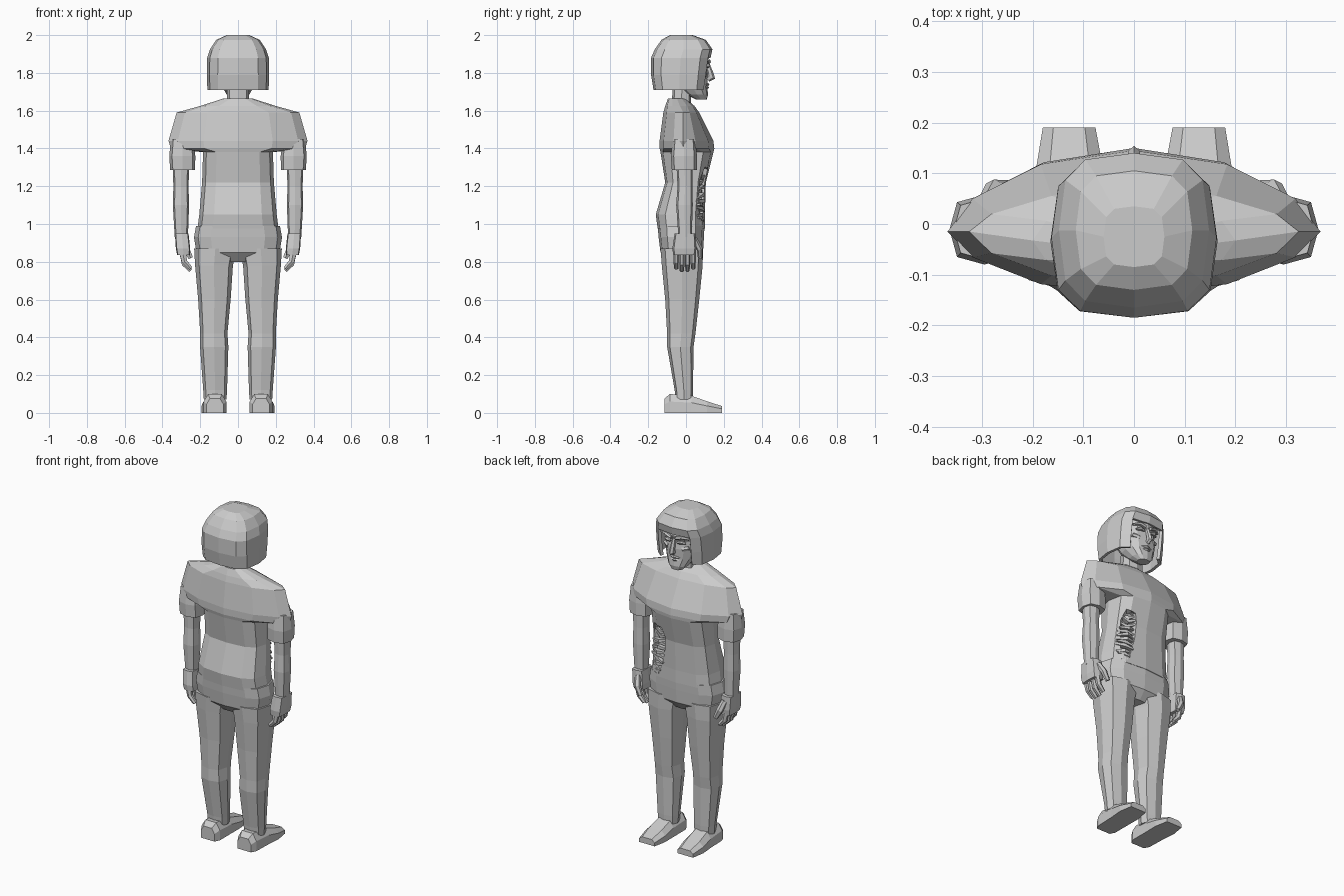
import bpy, bmesh, math, random
from mathutils import Vector

random.seed(4)
cube = bpy.data.objects.get("Cube")
if cube:
    bpy.data.objects.remove(cube)

GREY = (0.6, 0.6, 0.6, 1)
mat = bpy.data.materials.new("plain grey")
mat.use_nodes = True
mat.diffuse_color = GREY
mat.node_tree.nodes["Principled BSDF"].inputs["Base Color"].default_value = GREY


def finish(name, bm):
    bmesh.ops.recalc_face_normals(bm, faces=bm.faces)
    me = bpy.data.meshes.new(name)
    bm.to_mesh(me)
    bm.free()
    me.materials.append(mat)
    ob = bpy.data.objects.new(name, me)
    bpy.context.collection.objects.link(ob)
    return ob


def skin(loops):
    """Bridge closed point loops and cap both ends."""
    bm = bmesh.new()
    rows = [[bm.verts.new(p) for p in loop] for loop in loops]
    n = len(rows[0])
    for a, b in zip(rows, rows[1:]):
        for i in range(n):
            j = (i + 1) % n
            bm.faces.new((a[i], a[j], b[j], b[i]))
    bm.faces.new(rows[0])
    bm.faces.new(rows[-1])
    return bm


def power(v, p):
    return math.copysign(abs(v) ** p, v) if abs(v) > 1e-6 else 0


def ring(z, cx, rx, back, front, p=0.7, mid=None, n=12, side=1):
    """Rounded horizontal outline; p above 1 pinches the sides."""
    mid = (back + front) / 2 if mid is None else mid
    pts = []
    for i in range(n):
        a = math.tau * i / n
        s = power(math.sin(a), p)
        y = mid + s * (front - mid if s > 0 else mid - back)
        pts.append((side * (cx + rx * power(math.cos(a), min(p, 1))), y, z))
    return pts


def loft(name, rings, p=0.7, n=12, side=1):
    return finish(name, skin([ring(*r, p=p, n=n, side=side) for r in rings]))


def strut(name, path, n=6):
    """Tapered rod through (point, width, depth) stations, depth along y."""
    loops = []
    for k, (c, w, d) in enumerate(path):
        c = Vector(c)
        a = Vector(path[max(k - 1, 0)][0])
        b = Vector(path[min(k + 1, len(path) - 1)][0])
        t = (b - a).normalized()
        u = t.cross(Vector((0, 1, 0))).normalized()
        v = t.cross(u)
        loops.append([c + u * w * math.cos(math.tau * (i + .5) / n)
                      + v * d * math.sin(math.tau * (i + .5) / n) for i in range(n)])
    return finish(name, skin(loops))


# Shirt body, with shoulders pinched to a point at each side
trunk = [(0.975, .215, -.15, .1), (1.05, .205, -.16, .1), (1.22, .19, -.11, .105), (1.38, .185, -.135, .145)]
shoulders = [(1.40, .355, -.14, .15), (1.44, .368, -.14, .145), (1.59, .325, -.12, .07)]
collar = [(1.625, .2, -.11, .045), (1.665, .075, -.095, 0)]
loops = [ring(z, 0, rx, b, f) for z, rx, b, f in trunk]
loops += [ring(z, 0, rx, b, f, 1.3, -.015) for z, rx, b, f in shoulders]
loops += [ring(z, 0, rx, b, f, 1) for z, rx, b, f in collar]
shirt = finish("shirt", skin(loops))

# Torn hollow in the side of the belly
bm = bmesh.new()
bmesh.ops.create_icosphere(bm, subdivisions=2, radius=1)
for v in bm.verts:
    v.co *= random.uniform(.85, 1.12)
    lean = v.co.z * -.02
    v.co = Vector((.125 + v.co.x * .055 + lean, .1 + v.co.y * .05, 1.15 + v.co.z * .165))
cutter = finish("hollow_cutter", bm)
cutter.hide_render = True
cut = shirt.modifiers.new("hollow", "BOOLEAN")
cut.operation = "DIFFERENCE"
cut.object = cutter
cut.solver = "EXACT"
bpy.context.view_layer.objects.active = shirt
bpy.ops.object.modifier_apply(modifier="hollow")
bpy.data.objects.remove(cutter)

# Ragged ridges inside the hollow
for i in range(13):
    t = i / 12
    z = 1.0 + .3 * t
    w = .025 + .03 * math.sin(math.pi * t)
    x = .14 - .04 * t
    jig = [random.uniform(-.012, .012) for _ in range(4)]
    strut("torn_ridge", [((x - w, .08 + jig[0], z + jig[1]), .006, .014),
                         ((x, .078 + jig[2], z - jig[1]), .014, .018),
                         ((x + w, .058 + jig[3], z + jig[0]), .006, .014)], 4)

# Trousers: hips, then legs below
loft("hips", [(.80, 0, .1, -.09, .05), (.85, 0, .22, -.135, .09),
              (.93, 0, .233, -.145, .095), (.99, 0, .222, -.15, .098)])

for side, label in ((1, "left"), (-1, "right")):
    loft(label + "_leg", [(.07, .121, .06, -.055, .035), (.12, .121, .063, -.06, .037),
                          (.35, .126, .075, -.1, .04), (.42, .128, .072, -.1, .05),
                          (.6, .125, .086, -.11, .07), (.78, .127, .1, -.128, .088),
                          (.87, .12, .112, -.135, .09)], n=8, side=side)
    # Shoe
    shoe = []
    for y, w, h, x in ((-.115, .045, .075, .122), (-.085, .06, .1, .122), (.03, .062, .09, .124),
                       (.11, .066, .062, .127), (.19, .052, .036, .128)):
        outline = ((-1, 0), (1, 0), (1, .6), (.6, 1), (-.6, 1), (-1, .6))
        shoe.append([(side * (x + w * u), y, h * v) for u, v in outline])
    finish(label + "_shoe", skin(shoe))
    # Sleeve and bare arm
    loft(label + "_sleeve", [(1.285, .293, .066, -.075, .057), (1.36, .295, .069, -.08, .058),
                             (1.45, .295, .06, -.07, .05)], n=8, side=side)
    loft(label + "_arm", [(.93, .3, .035, -.04, .03), (1.1, .302, .043, -.052, .036),
                          (1.2, .302, .04, -.045, .034), (1.3, .302, .044, -.05, .035)], n=8, side=side)
    # Hand: palm, four curled fingers, thumb
    loft(label + "_palm", [(.835, .288, .034, -.068, .05), (.87, .291, .038, -.072, .055),
                           (.95, .298, .036, -.06, .05)], p=.4, n=8, side=side)
    for k in range(4):
        y = -.052 + k * .03
        drop = .012 if k in (1, 2) else 0
        strut(label + "_finger", [((side * .295, y, .86), .02, .014),
                                  ((side * .283, y, .8 - drop), .017, .014),
                                  ((side * .25, y, .765 - drop), .012, .011)])
    strut(label + "_thumb", [((side * .29, .045, .92), .018, .016), ((side * .275, .072, .87), .02, .016),
                             ((side * .25, .075, .82), .014, .012)])
    # Face details
    strut(label + "_eye", [((side * .022, .116, 1.832), .006, .006), ((side * .045, .116, 1.838), .012, .012),
                           ((side * .07, .1, 1.832), .005, .006)])
    strut(label + "_brow", [((side * .015, .118, 1.856), .009, .014), ((side * .05, .113, 1.868), .01, .016),
                            ((side * .085, .092, 1.86), .006, .01)])
    strut(label + "_cheek", [((side * .045, .1, 1.79), .014, .014), ((side * .08, .083, 1.8), .012, .012)])

# Neck and head
loft("neck", [(1.6, 0, .06, -.075, .025), (1.78, 0, .055, -.07, .03)], n=8)
loft("head", [(1.66, 0, .035, .05, .11), (1.685, 0, .06, 0, .117), (1.73, 0, .085, -.05, .112),
              (1.79, 0, .1, -.09, .115), (1.835, 0, .102, -.11, .108), (1.87, 0, .105, -.12, .122),
              (1.92, 0, .1, -.12, .11)], p=.8)
strut("nose", [((0, .112, 1.85), .01, .012), ((0, .128, 1.8), .014, .016),
               ((0, .132, 1.778), .014, .024), ((0, .115, 1.765), .01, .014)])
for z, y in ((1.738, .112), (1.722, .11)):
    strut("lip", [((-.035, y - .012, z), .004, .006), ((0, y, z), .009, .012),
                  ((.035, y - .012, z), .004, .006)])

# Bobbed hair: a shell open below and over the face
bm = skin([ring(z, 0, rx, b, f, .62) for z, rx, b, f in (
    (1.71, .162, -.172, .105), (1.79, .165, -.185, .118), (1.88, .163, -.185, .13),
    (1.925, .148, -.165, .14), (1.975, .115, -.13, .105), (2.0, .06, -.085, .035))])
opening = []
for f in bm.faces:
    c = f.calc_center_median()
    if c.z < 1.72 or (c.z < 1.88 and c.y > 0 and abs(c.x) < .08):
        opening.append(f)
bmesh.ops.delete(bm, geom=opening, context="FACES")
hair = finish("hair", bm)
shell = hair.modifiers.new("thickness", "SOLIDIFY")
shell.thickness = .018
shell.offset = -1
